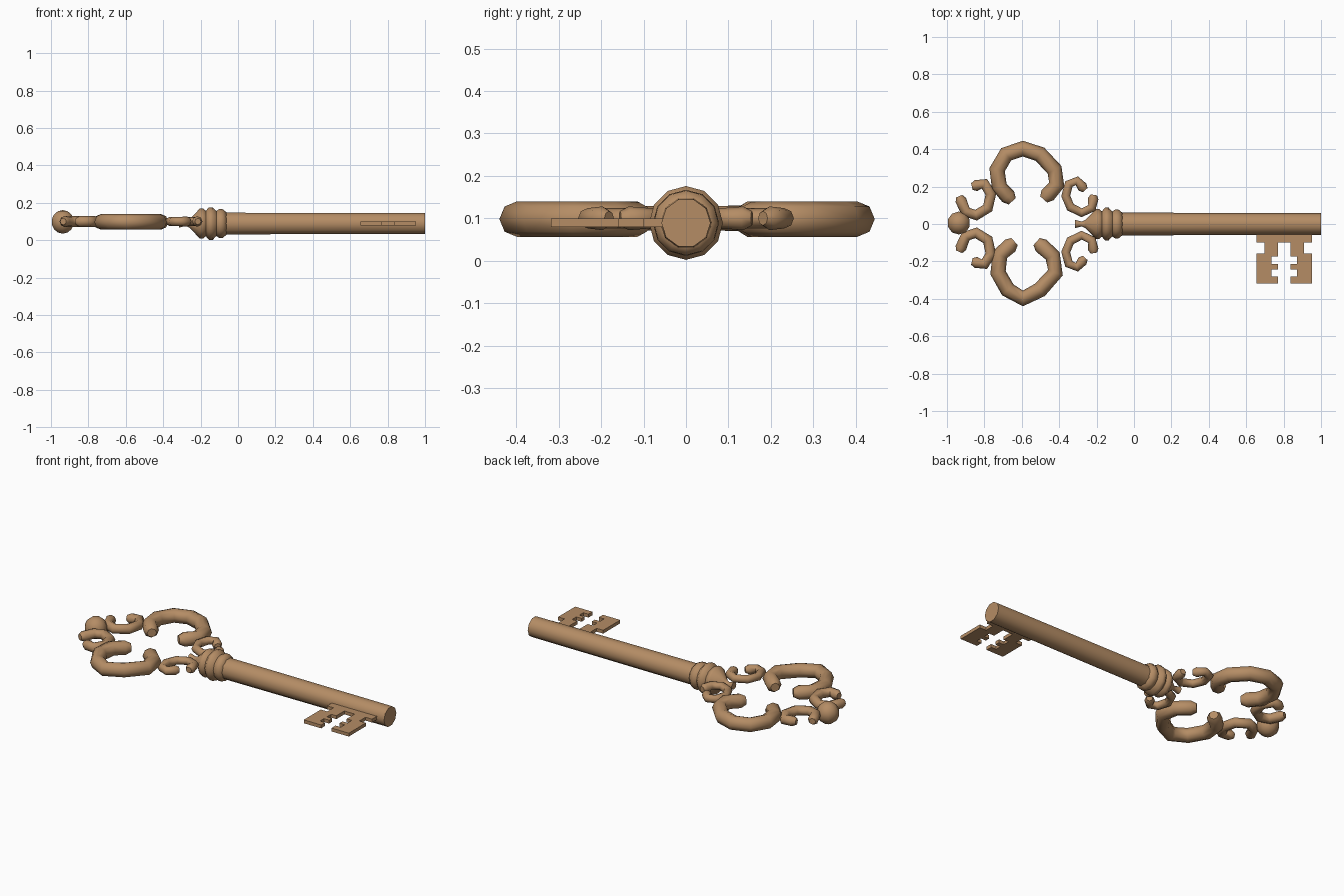
import bpy, bmesh, math
from mathutils import Vector

if "Cube" in bpy.data.objects:
    bpy.data.objects.remove(bpy.data.objects["Cube"])

ZC = 0.089
brass = bpy.data.materials.new("antique_brass")
brass.diffuse_color = (0.46, 0.265, 0.13, 1)
brass.use_nodes = True
brass.node_tree.nodes["Principled BSDF"].inputs["Base Color"].default_value = brass.diffuse_color


def finish(name, bm, angle=50):
    bmesh.ops.recalc_face_normals(bm, faces=bm.faces)
    me = bpy.data.meshes.new(name)
    bm.to_mesh(me)
    bm.free()
    ob = bpy.data.objects.new(name, me)
    me.materials.append(brass)
    bpy.context.collection.objects.link(ob)
    bpy.ops.object.select_all(action='DESELECT')
    bpy.context.view_layer.objects.active = ob
    ob.select_set(True)
    bpy.ops.object.shade_smooth_by_angle(angle=math.radians(angle))
    return ob


def skin(bm, rings):
    """Join equal rings of points into a closed tube."""
    vs = [[bm.verts.new(p) for p in r] for r in rings]
    n = len(vs[0])
    for a, b in zip(vs, vs[1:]):
        for i in range(n):
            j = (i + 1) % n
            bm.faces.new((a[i], a[j], b[j], b[i]))
    bm.faces.new(vs[0])
    bm.faces.new(vs[-1])


def scroll(name, pts, r_mid, r_end, z, flip=1, sides=8):
    """Planar swept tube with knobbed, rounded ends."""
    pts = [Vector((x, y * flip, z)) for x, y in pts]
    n = len(pts)
    stations = []
    for i, p in enumerate(pts):
        t = (pts[min(i + 1, n - 1)] - pts[max(i - 1, 0)]).normalized()
        r = r_end if i in (0, n - 1) else r_mid
        stations.append((p, t, r))
    p, t, r = stations[0]
    stations.insert(0, (p - t * r * 0.75, t, r * 0.6))
    p, t, r = stations[-1]
    stations.append((p + t * r * 0.75, t, r * 0.6))
    rings = []
    for p, t, r in stations:
        nrm = Vector((-t.y, t.x, 0))
        ring = []
        for k in range(sides):
            a = math.tau * k / sides
            ring.append(p + nrm * r * math.cos(a) + Vector((0, 0, r * math.sin(a))))
        rings.append(ring)
    bm = bmesh.new()
    skin(bm, rings)
    finish(name, bm, 60)


def lathe(name, prof, sides, angle=50):
    """Turned part around the key's long axis."""
    bm = bmesh.new()
    skin(bm, [[(x, r * math.cos(math.tau * k / sides), ZC + r * math.sin(math.tau * k / sides))
               for k in range(sides)] for x, r in prof])
    return finish(name, bm, angle)


# Shaft and turned collar
lathe("shaft", [(-0.1, 0.061), (1.0, 0.058)], 10)
lathe("collar", [(-0.315, 0.022), (-0.28, 0.013), (-0.26, 0.022), (-0.205, 0.079),
                 (-0.188, 0.081), (-0.172, 0.068), (-0.155, 0.087), (-0.135, 0.087),
                 (-0.116, 0.067), (-0.1, 0.078), (-0.08, 0.076), (-0.062, 0.06)], 12)

# Large horseshoe scrolls of the bow
scroll("upper_bow_scroll", [(-0.672, 0.145), (-0.72, 0.20), (-0.732, 0.29), (-0.683, 0.373),
                            (-0.594, 0.403), (-0.503, 0.373), (-0.425, 0.29), (-0.413, 0.21),
                            (-0.462, 0.155)], 0.042, 0.042, 0.098)
scroll("lower_bow_scroll", [(-0.662, 0.115), (-0.717, 0.165), (-0.727, 0.26), (-0.675, 0.352),
                            (-0.594, 0.398), (-0.503, 0.352), (-0.42, 0.26), (-0.435, 0.17),
                            (-0.497, 0.115)], 0.042, 0.042, 0.098, -1)

# Small C scrolls, mirrored above and below the axis
for side, f in (("upper", 1), ("lower", -1)):
    scroll(side + "_inner_scroll", [(-0.275, 0.197), (-0.305, 0.231), (-0.348, 0.214),
                                    (-0.365, 0.15), (-0.34, 0.09), (-0.28, 0.06),
                                    (-0.226, 0.086), (-0.218, 0.135)],
           0.024, 0.028, 0.1, f)
    scroll(side + "_outer_scroll", [(-0.845, 0.205), (-0.80, 0.215), (-0.765, 0.16),
                                    (-0.782, 0.085), (-0.845, 0.047), (-0.90, 0.066),
                                    (-0.926, 0.128)],
           0.029, 0.03, 0.1, f)

# Ball at the end of the bow
bm = bmesh.new()
bmesh.ops.create_uvsphere(bm, u_segments=10, v_segments=7, radius=0.063)
bmesh.ops.translate(bm, verts=bm.verts, vec=(-0.937, 0.005, 0.098))
finish("end_ball", bm, 60)

# Flat bit with mirrored, notched teeth
half = [(0.148, -0.03), (0.148, -0.1), (0.105, -0.1), (0.105, -0.158), (0.148, -0.158),
        (0.148, -0.318), (0.034, -0.318), (0.034, -0.28), (0.068, -0.28), (0.068, -0.243),
        (0.034, -0.243), (0.034, -0.215), (0.068, -0.215), (0.068, -0.175), (0.034, -0.175),
        (0.034, -0.1)]
outline = [(0.803 + x, y) for x, y in half] + [(0.803 - x, y) for x, y in reversed(half)]
bm = bmesh.new()
face = bm.faces.new([bm.verts.new((x, y, 0.079)) for x, y in outline])
ext = bmesh.ops.extrude_face_region(bm, geom=[face])
bmesh.ops.translate(bm, verts=[v for v in ext["geom"] if isinstance(v, bmesh.types.BMVert)],
                    vec=(0, 0, 0.02))
finish("bit", bm, 30)
